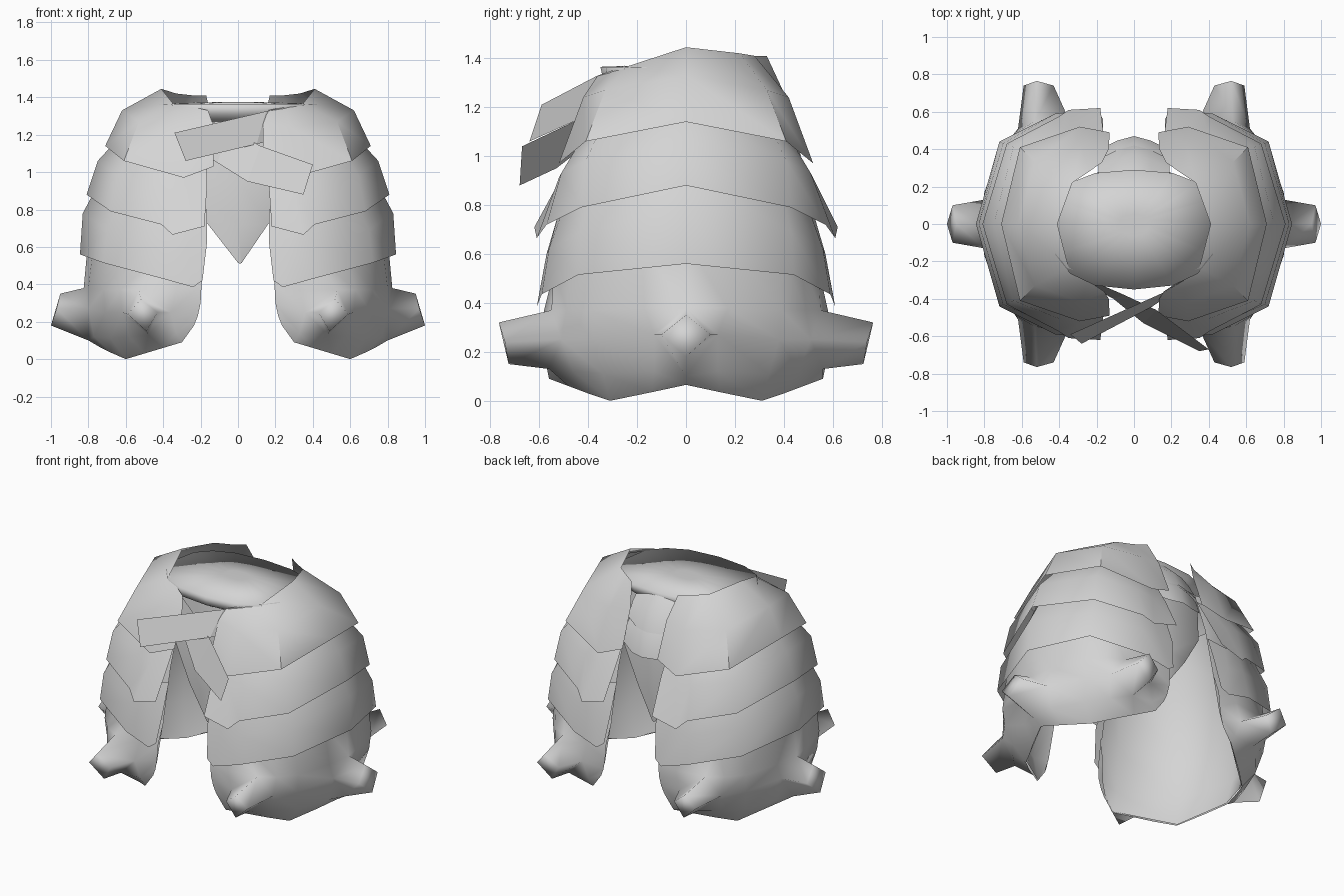
import bpy, bmesh, math

mat = bpy.data.materials.new("steel grey")
mat.diffuse_color = (0.66, 0.66, 0.66, 1)


def grid(name, rows, closed=False, cap=False, smooth=50, studs=()):
    """Skin rows of points; optional closed loops, end caps and studs pulled out of it."""
    bm = bmesh.new()
    vs = [[bm.verts.new(p) for p in r] for r in rows]
    n = len(rows[0])
    for a, b in zip(vs, vs[1:]):
        for i in range(n if closed else n - 1):
            j = (i + 1) % n
            bm.faces.new((a[i], a[j], b[j], b[i]))
    if cap:
        bm.faces.new(vs[-1])
    # A stud replaces the four faces around one grid point
    for r, c, tip in studs:
        bmesh.ops.delete(bm, geom=[vs[r][c]], context='VERTS')
        base = [vs[r - 1][c], vs[r][c + 1], vs[r + 1][c], vs[r][c - 1]]
        corner = [vs[r - 1][c + 1], vs[r + 1][c + 1], vs[r + 1][c - 1], vs[r - 1][c - 1]]
        end = [bm.verts.new(p) for p in tip]
        for i in range(4):
            j = (i + 1) % 4
            bm.faces.new((base[i], corner[i], base[j]))
            bm.faces.new((base[i], base[j], end[j], end[i]))
        bm.faces.new(end)
    bmesh.ops.recalc_face_normals(bm, faces=bm.faces)
    me = bpy.data.meshes.new(name)
    bm.to_mesh(me)
    bm.free()
    me.materials.append(mat)
    ob = bpy.data.objects.new(name, me)
    bpy.context.collection.objects.link(ob)
    if smooth:
        bpy.ops.object.select_all(action='DESELECT')
        ob.select_set(True)
        bpy.context.view_layer.objects.active = ob
        bpy.ops.object.shade_smooth_by_angle(angle=math.radians(smooth))
    return ob


def both_sides(name, rows, studs=(), **kw):
    for side, s in (("right", 1), ("left", -1)):
        flip = lambda pts: [(s * x, y, z) for x, y, z in pts]
        grid(f"{side}_{name}", [flip(r) for r in rows],
             studs=[(r, c, flip(t)) for r, c, t in studs], **kw)


def wrap(half):
    """Half row from inner edge to side centre, continued to the back."""
    return [(x, -y, z) for x, y, z in half] + [p for p in half[-2::-1]]


# Top hip plates, with the front and back of the waist edge differing
both_sides("hip_plate_1", [
    [(.16, -.36, 1.33), (.25, -.30, 1.35), (.35, -.23, 1.37), (.41, 0, 1.445),
     (.33, .22, 1.42), (.24, .28, 1.41), (.17, .33, 1.41)],
    wrap([(.135, .40, 1.26), (.28, .42, 1.24), (.53, .33, 1.27), (.62, 0, 1.33)]),
    wrap([(.13, .49, 1.03), (.29, .52, .97), (.61, .41, 1.06), (.71, 0, 1.14)])])

# Second and third plates, each tucked under the one above
both_sides("hip_plate_2", [
    wrap([(.165, .40, 1.10), (.25, .42, 1.08), (.32, .42, 1.08), (.54, .34, 1.13), (.63, 0, 1.19)]),
    wrap([(.165, .50, .93), (.29, .52, .91), (.39, .51, .93), (.645, .41, .98), (.75, 0, 1.06)]),
    wrap([(.18, .62, .71), (.35, .61, .665), (.41, .57, .72), (.68, .43, .79), (.81, 0, .88)])])
both_sides("hip_plate_3", [
    wrap([(.165, .50, .80), (.28, .52, .77), (.40, .50, .79), (.62, .39, .86), (.75, 0, .93)]),
    wrap([(.165, .56, .63), (.27, .57, .60), (.40, .56, .62), (.70, .43, .69), (.83, 0, .78)]),
    wrap([(.19, .60, .42), (.24, .61, .385), (.42, .59, .435), (.72, .44, .515), (.845, 0, .56)])])

# Bottom plates, with a blunt stud at the front, side and back
stud = [(.52, .765, .32), (.59, .74, .24), (.49, .725, .15), (.43, .74, .25)]
front_tip = [(x, -y, z) for x, y, z in stud]
back_tip = [stud[0], stud[3], stud[2], stud[1]]
side_tip = [(.95, 0, .35), (.97, .10, .27), (1, 0, .18), (.97, -.10, .27)]
both_sides("hip_plate_4", [
    wrap([(.18, .53, .55), (.30, .54, .53), (.42, .54, .55), (.56, .47, .58),
          (.69, .39, .59), (.77, .18, .63), (.80, 0, .65)]),
    wrap([(.195, .57, .40), (.33, .58, .37), (.53, .55, .37), (.63, .49, .37),
          (.72, .39, .37), (.80, .17, .38), (.825, 0, .38)]),
    wrap([(.20, .575, .30), (.36, .585, .25), (.50, .57, .25), (.62, .51, .25),
          (.71, .38, .25), (.80, .13, .27), (.83, 0, .27)]),
    wrap([(.215, .57, .23), (.33, .57, .14), (.48, .56, .13), (.58, .46, .12),
          (.68, .34, .11), (.77, .13, .12), (.80, 0, .10)]),
    wrap([(.235, .565, .18), (.30, .56, .09), (.40, .48, .06), (.50, .40, .03),
          (.60, .31, .0), (.68, .14, .035), (.74, 0, .065)])],
    studs=[(2, 2, front_tip), (2, 6, side_tip), (2, 10, back_tip)], smooth=180)

# Lining behind the plates, meeting the bottom edge
both_sides("lining", [
    wrap([(.18, .36, 1.17), (.29, .38, 1.17), (.49, .31, 1.19), (.59, 0, 1.22)]),
    wrap([(.18, .46, .88), (.29, .48, .88), (.60, .37, .88), (.73, 0, .90)]),
    wrap([(.185, .53, .54), (.32, .53, .53), (.66, .38, .54), (.785, 0, .56)]),
    wrap([(.215, .555, .27), (.33, .555, .24), (.66, .36, .22), (.785, 0, .25)]),
    wrap([(.24, .56, .18), (.30, .555, .095), (.60, .305, .005), (.735, 0, .07)])])


# Waist block filling the top opening
def oval(rx, front, back, z):
    pts = []
    for i in range(16):
        a = 2 * math.pi * i / 16
        x, y = (math.copysign(abs(f(a)) ** .8, f(a)) for f in (math.cos, math.sin))
        pts.append((rx * x, y * (back if y > 0 else front), z))
    return pts


grid("waist", [oval(.30, .28, .22, 1.27), oval(.42, .335, .275, 1.30),
               oval(.45, .35, .29, 1.365), oval(.08, .06, .05, 1.375)],
     closed=True, cap=True, smooth=180)

# Small overlapping plates down the back
for i, (z0, z1, y0, y1) in enumerate(((1.35, 1.18, .28, .42), (1.22, 1.03, .36, .47))):
    grid(f"tail_plate_{i + 1}", [
        [(x, y - .9 * abs(x) ** 1.5, z + d * (abs(x) < .1)) for x in (-.19, -.09, 0, .09, .19)]
        for y, z, d in ((y0, z0, 0), ((y0 + y1) / 2 + .02, (z0 + z1) / 2, 0), (y1, z1, -.03))])

# Pointed cloths hanging at front and back
for end, s in (("front", -1), ("back", 1)):
    grid(end + "_cloth", [[(-.36, s * .17, 1.29), (0, s * .30, 1.29), (.36, s * .17, 1.29)],
                          [(-.33, s * .22, .97), (0, s * .34, .97), (.33, s * .22, .97)],
                          [(-.16, s * .29, .72), (0, s * .345, .72), (.16, s * .29, .72)],
                          [(0, s * .33, .515), (.01, s * .33, .51), (.02, s * .33, .515)]])

# Crossed straps at the front
grid("upper_strap", [[(.35, -.25, 1.37), (.15, -.37, 1.325), (-.34, -.59, 1.21)],
                     [(.35, -.27, 1.21), (.10, -.44, 1.15), (-.28, -.64, 1.06)]], smooth=0)
grid("lower_strap", [[(-.35, -.25, 1.37), (-.05, -.38, 1.23), (.12, -.46, 1.14), (.40, -.67, 1.04)],
                     [(-.35, -.27, 1.20), (-.11, -.40, 1.05), (.05, -.53, .95), (.35, -.68, .88)]],
     smooth=0)
